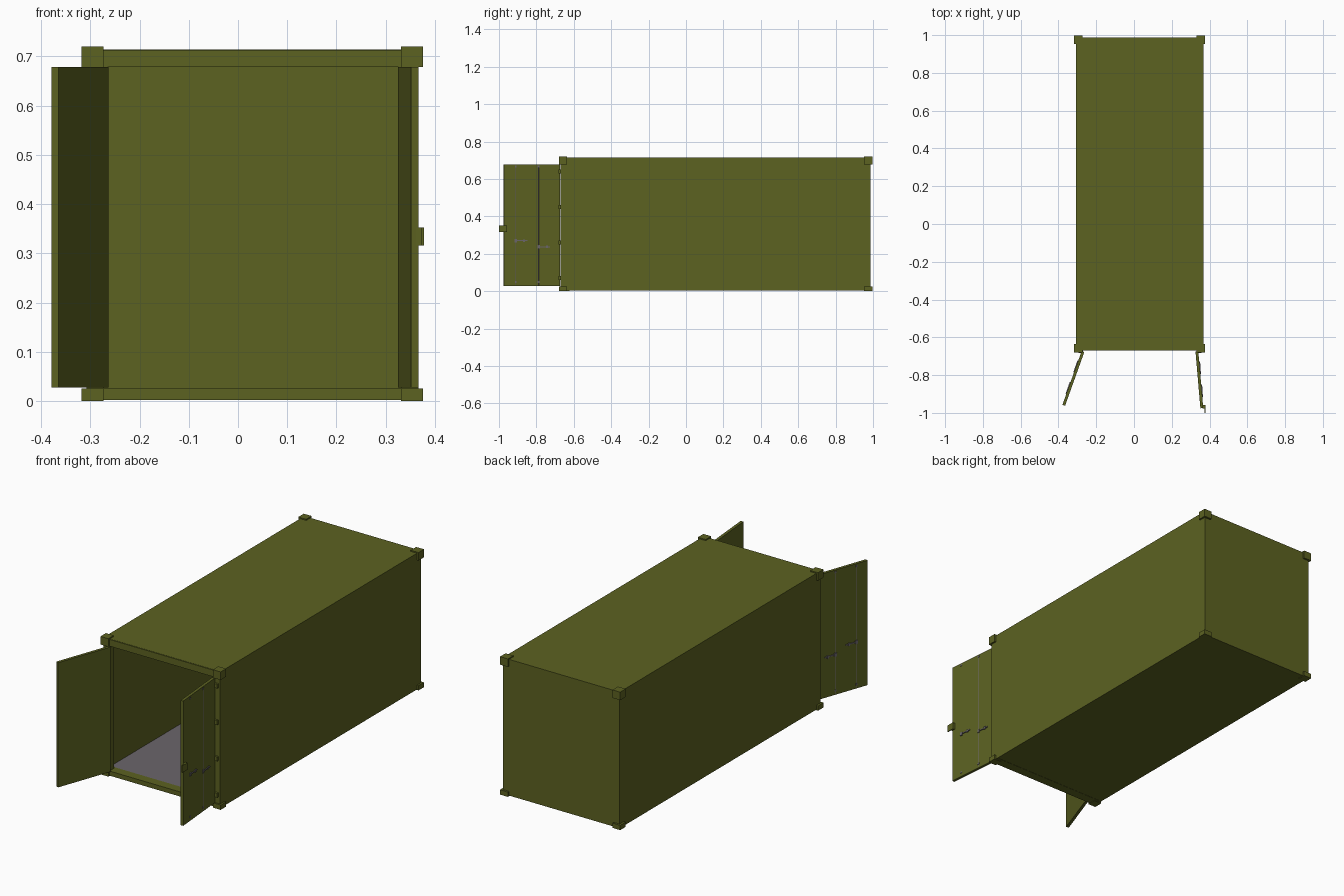
import bpy, bmesh, math
from mathutils import Matrix, Vector

if "Cube" in bpy.data.objects:
    bpy.data.objects.remove(bpy.data.objects["Cube"])


def mat(name, c):
    m = bpy.data.materials.new(name)
    m.diffuse_color = (*c, 1)
    m.use_nodes = True
    m.node_tree.nodes["Principled BSDF"].inputs["Base Color"].default_value = m.diffuse_color
    return m


OLIVE = mat("olive_paint", (0.107, 0.122, 0.0152))
GREY = mat("grey_metal", (0.147, 0.133, 0.147))


def finish(name, bm, m, matrix):
    me = bpy.data.meshes.new(name)
    bm.to_mesh(me)
    bm.free()
    me.materials.append(m)
    ob = bpy.data.objects.new(name, me)
    ob.matrix_world = matrix
    bpy.context.collection.objects.link(ob)
    return ob


def box(name, lo, hi, m=OLIVE, matrix=Matrix()):
    lo, hi = Vector(lo), Vector(hi)
    bm = bmesh.new()
    bmesh.ops.create_cube(bm, size=1)
    for v in bm.verts:
        v.co = (lo + hi) / 2 + Vector(a * b for a, b in zip(v.co, hi - lo))
    return finish(name, bm, m, matrix)


def rod(name, x, y, z0, z1, r, m, matrix=Matrix(), sides=8):
    bm = bmesh.new()
    bmesh.ops.create_cone(bm, cap_ends=True, segments=sides, radius1=r, radius2=r, depth=z1 - z0,
                          matrix=Matrix.Translation((x, y, (z0 + z1) / 2)))
    return finish(name, bm, m, matrix)


# Main shell
L, R, F, B, T = -0.308, 0.367, -0.667, 0.987, 0.714
W = 0.006
box("left_wall", (L, F, 0.003), (L + W, B, T))
box("right_wall", (R - W, F, 0.003), (R, B, T))
box("back_wall", (L + W, B - W, 0.003), (R - W, B, T))
box("roof", (L + W, F, T - W), (R - W, B - W, T))
box("underside", (L + W, F, 0.003), (R - W, B - W, 0.016))
box("floor", (L + W, F + 0.045, 0.016), (R - W, B - W, 0.024), GREY)

# Door frame
box("door_header", (L + W, F - 0.004, 0.678), (R - W, F + 0.04, T - 0.001))
box("door_sill", (L + W, F - 0.004, 0.002), (R - W, F + 0.045, 0.026))
box("left_post", (L, F - 0.004, 0.02), (-0.273, F + 0.035, 0.69))
box("right_post", (0.331, F - 0.004, 0.02), (R, F + 0.035, 0.69))

# Corner castings
for xn, x0 in (("left", -0.318), ("right", 0.331)):
    for yn, y0 in (("front", -0.68), ("back", 0.952)):
        for zn, z0, z1 in (("bottom", 0, 0.025), ("top", 0.678, 0.72)):
            box(f"{zn}_{yn}_{xn}_corner", (x0, y0, z0), (x0 + 0.045, y0 + 0.045, z1))


# Open doors: local x runs from hinge to free edge, local y is outward
def door(side, hinge, end, s):
    u = Vector((end[0] - hinge[0], end[1] - hinge[1], 0))
    ln = u.length
    u.normalize()
    n = Vector((-u.y, u.x, 0)) * (1 if u.y < 0 else -1) * s
    M = Matrix(((u.x, n.x, 0, hinge[0]), (u.y, n.y, 0, hinge[1]), (0, 0, 1, 0), (0, 0, 0, 1)))
    h = 0.0075
    parts = [box(side + "_door", (0, -h, 0.027), (ln, h, 0.678), OLIVE, M)]
    # Locking bars, brackets and handles
    for i, (d, hz) in enumerate(((0.115, 0.237), (0.237, 0.27))):
        r = 0.0022 if i == 0 else 0.0012
        parts.append(rod(f"{side}_lock_bar_{i}", d, h - 0.0008, 0.032, 0.673, r, GREY, M))
        for z in (0.045, 0.662):
            parts.append(box(f"{side}_bar_bracket_{i}", (d - 0.005, h - 0.002, z),
                             (d + 0.005, h + 0.002, z + 0.009), GREY, M))
        parts.append(box(f"{side}_handle_{i}", (d - 0.062, h, hz - 0.002),
                         (d, h + 0.004, hz + 0.003), GREY, M))
        parts.append(box(f"{side}_handle_hub_{i}", (d - 0.007, h - 0.001, hz - 0.009),
                         (d + 0.006, h + 0.004, hz + 0.009), GREY, M))
        parts.append(box(f"{side}_handle_catch_{i}", (d - 0.05, h - 0.001, hz - 0.007),
                         (d - 0.04, h + 0.005, hz + 0.007), GREY, M))
    # Recalculate normals in case the frame is mirrored
    for ob in parts:
        me = ob.data
        me.transform(M)
        ob.matrix_world = Matrix()
        bm = bmesh.new()
        bm.from_mesh(me)
        bmesh.ops.recalc_face_normals(bm, faces=bm.faces)
        bm.to_mesh(me)
        bm.free()
    # Hinges
    hx = hinge[0] + 0.012 * s
    for i, z in enumerate((0.07, 0.26, 0.45, 0.64)):
        box(f"{side}_hinge_{i}", (hx - 0.012, -0.682, z - 0.011), (hx + 0.012, -0.668, z + 0.011))


door("left", (-0.270, -0.675), (-0.372, -0.96), -1)
door("right", (0.333, -0.675), (0.359, -0.975), 1)

# Latch keeper on the free edge of the right door
box("latch_block", (0.362, -0.976, 0.316), (0.378, -0.957, 0.352))
box("latch_plate", (0.373, -1.0, 0.316), (0.378, -0.957, 0.352))
